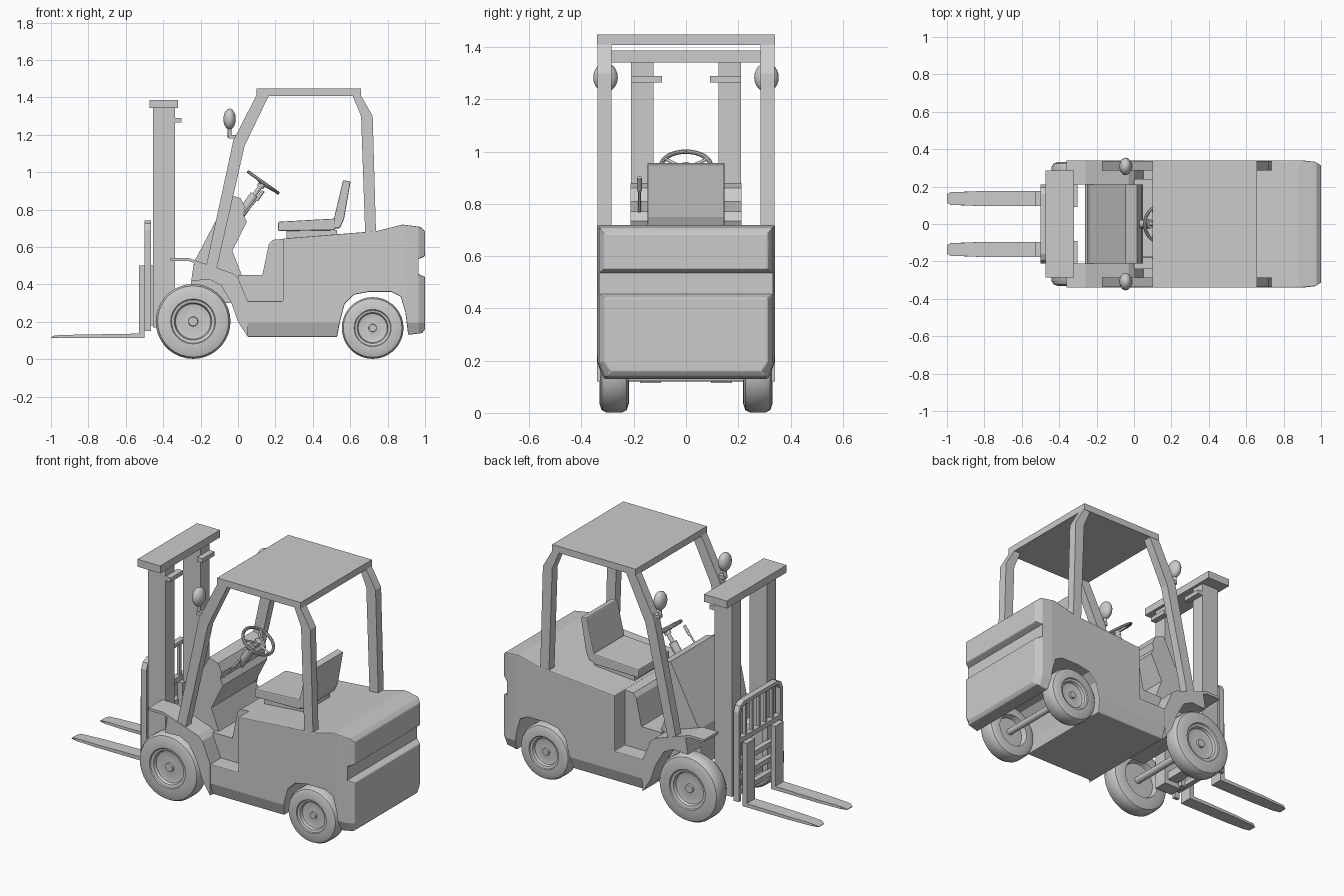
import bpy, bmesh, math
from mathutils import Vector

if "Cube" in bpy.data.objects:
    bpy.data.objects.remove(bpy.data.objects["Cube"])


def finish(ob, mirror=False, bevel=0, smooth=False):
    if bevel:
        m = ob.modifiers.new("bevel", 'BEVEL')
        m.width, m.segments, m.angle_limit = bevel, 2, math.radians(35)
    if mirror:
        m = ob.modifiers.new("mirror", 'MIRROR')
        m.use_axis = (False, True, False)
    if smooth:
        bpy.ops.object.select_all(action='DESELECT')
        ob.select_set(True)
        bpy.context.view_layer.objects.active = ob
        bpy.ops.object.shade_smooth_by_angle(angle=math.radians(35))
    return ob


def from_bm(name, bm, **kw):
    bmesh.ops.recalc_face_normals(bm, faces=bm.faces[:])
    me = bpy.data.meshes.new(name)
    bm.to_mesh(me)
    bm.free()
    ob = bpy.data.objects.new(name, me)
    bpy.context.collection.objects.link(ob)
    return finish(ob, **kw)


def prism(name, pts, lo, hi, axis='y', cuts=(), warp=None, **kw):
    """Extrude a 2D outline (xz for axis y, yz for axis x); optionally slice and warp it."""
    bm = bmesh.new()
    to3 = (lambda a, b: (a, lo, b)) if axis == 'y' else (lambda a, b: (lo, a, b))
    face = bm.faces.new([bm.verts.new(to3(a, b)) for a, b in pts])
    ext = bmesh.ops.extrude_face_region(bm, geom=[face])
    step = (0, hi - lo, 0) if axis == 'y' else (hi - lo, 0, 0)
    bmesh.ops.translate(bm, vec=step, verts=[v for v in ext['geom'] if isinstance(v, bmesh.types.BMVert)])
    if not any(f == face for f in bm.faces):
        bm.faces.new([v for v in bm.verts if abs(v.co.dot(Vector(step)) - lo * (hi - lo)) < 1e-6])
    for co, no in cuts:
        bmesh.ops.bisect_plane(bm, geom=bm.verts[:] + bm.edges[:] + bm.faces[:], plane_co=co, plane_no=no)
    if warp:
        for v in bm.verts:
            v.co.y = warp(v.co)
    return from_bm(name, bm, **kw)


def box(name, x0, x1, y0, y1, z0, z1, **kw):
    return prism(name, [(x0, z0), (x1, z0), (x1, z1), (x0, z1)], y0, y1, **kw)


def rod(name, p, q, r, **kw):
    p, q = Vector(p), Vector(q)
    bm = bmesh.new()
    bmesh.ops.create_cone(bm, cap_ends=True, segments=12, radius1=r, radius2=r, depth=(q - p).length)
    bm.transform((q - p).to_track_quat('Z', 'Y').to_matrix().to_4x4())
    bmesh.ops.translate(bm, vec=(p + q) / 2, verts=bm.verts[:])
    return from_bm(name, bm, smooth=True, **kw)


def wheel(name, x, r, yc, half):
    prof = [(0, .72), (.12, .72), (.13, .5), (.38, .42), (.47, .5), (.5, .8), (.58, .88), (.6, 1), (.82, 1),
            (.95, .85), (1, .55), (1, -.55), (.95, -.85), (.82, -1), (.6, -1), (.55, -.4), (0, -.4)]
    bm, n = bmesh.new(), 36
    rings = [[bm.verts.new((x + r * a * math.cos(i * math.tau / n), yc + half * b,
                            r + .01 + r * a * math.sin(i * math.tau / n))) for i in range(n)] for a, b in prof]
    for s, t in zip(rings, rings[1:]):
        for i in range(n):
            bm.faces.new((s[i], s[(i + 1) % n], t[(i + 1) % n], t[i]))
    bmesh.ops.remove_doubles(bm, verts=bm.verts[:], dist=1e-5)
    for v in bm.verts:
        v.co.z -= .008
    return from_bm(name, bm, mirror=True, smooth=True)


# Main body with counterweight: bottom chamfer and rounded rear corners
def body_width(co):
    w = .34
    if co.x > .99:
        w = .312
    elif co.x > .95:
        w = .333
    if co.z < .17:
        w -= .025
    return math.copysign(w, co.y)


prism("main_body", [(.05, .12), (.53, .12), (.545, .2), (.57, .295), (.62, .345), (.7, .36), (.82, .36), (.87, .335),
                    (.895, .25), (.91, .13), (.985, .14), (1, .16), (1, .44), (.965, .455), (.965, .535), (1, .55),
                    (1, .685), (.975, .708), (.88, .72), (.74, .685), (.24, .645), (.24, .31), (.05, .31)],
      -.34, .34, cuts=[((.9, 0, 0), (1, 0, 0)), ((.965, 0, 0), (1, 0, 0)), ((0, 0, .195), (0, 0, 1))],
      warp=body_width, bevel=.007)

# Cab floor and seat box between the side steps
prism("cab_floor", [(0, .2), (.25, .2), (.25, .644), (.185, .638), (.165, .615), (.13, .45), (0, .45)], -.24, .24)

# Dashboard cowl
prism("dashboard_cowl", [(-.25, .3), (-.25, .42), (-.235, .52), (-.045, .88), (.015, .86), (.04, .81), (.03, .77),
                         (.048, .735), (-.03, .58), (.02, .45), (.02, .3)], -.212, .212)

# Front fenders
prism("front_fender", [(-.36, .54), (-.26, .54), (-.22, .525), (-.03, .46), (0, .435), (.052, .31), (.052, .12),
                       (0, .2), (-.035, .3), (-.09, .395), (-.15, .425), (-.25, .42), (-.235, .515), (-.265, .525),
                       (-.36, .525)], .21, .34, mirror=True)

# Wheels and axles
wheel("front_wheel", -.24, .2, .275, .057)
wheel("rear_wheel", .72, .165, .275, .055)
rod("front_axle", (-.24, -.28, .205), (-.24, .28, .205), .022)
rod("rear_axle", (.72, -.28, .17), (.72, .28, .17), .02)

# Overhead guard
box("guard_roof", .098, .657, -.34, .34, 1.408, 1.448)
prism("guard_front_pillar", [(-.17, .5), (-.025, 1.17), (.098, 1.41), (.165, 1.41), (.035, 1.14), (-.115, .48)],
      .285, .338, mirror=True)
prism("guard_rear_pillar", [(.68, .67), (.658, 1.3), (.612, 1.41), (.657, 1.41), (.72, 1.3), (.738, .67)],
      .285, .338, mirror=True)

# Lamps on brackets
box("lamp_bracket", -.05, .03, .295, .325, 1.18, 1.2, mirror=True)
rod("lamp_stem", (-.045, .31, 1.185), (-.045, .31, 1.25), .01, mirror=True)
bm = bmesh.new()
bmesh.ops.create_uvsphere(bm, u_segments=20, v_segments=12, radius=1)
bmesh.ops.scale(bm, vec=(.033, .047, .056), verts=bm.verts[:])
bmesh.ops.translate(bm, vec=(-.045, .308, 1.284), verts=bm.verts[:])
from_bm("lamp", bm, mirror=True, smooth=True)

# Seat
box("seat_base", .26, .53, -.12, .12, .64, .69)
prism("seat_cushion", [(.215, .685), (.52, .69), (.52, .752), (.215, .735)], -.148, .148, bevel=.006)
prism("seat_back", [(.505, .7), (.515, .76), (.562, .958), (.602, .95), (.567, .75), (.545, .7)], -.148, .148, bevel=.006)

# Steering wheel, column and lever
centre, tilt = Vector((.135, 0, .945)), .615
normal = Vector((math.sin(tilt), 0, math.cos(tilt)))
across = Vector((math.cos(tilt), 0, -math.sin(tilt)))
bpy.ops.mesh.primitive_torus_add(location=centre, rotation=(0, tilt, 0), major_radius=.095, minor_radius=.009,
                                 major_segments=32, minor_segments=10)
bpy.context.object.name = "steering_rim"
finish(bpy.context.object, smooth=True)
for i in range(3):
    a = i * math.tau / 3
    tip = centre + .093 * (math.cos(a) * across + math.sin(a) * Vector((0, 1, 0)))
    rod("steering_spoke", centre - normal * .012, tip, .006)
rod("steering_hub", centre - normal * .03, centre + normal * .005, .02)
rod("steering_column", centre - normal * .24, centre, .012)
rod("column_sleeve", centre - normal * .24, centre - normal * .08, .024)
rod("lever", (.03, -.178, .77), (.12, -.178, .88), .005)
rod("lever_grip", (.1, -.178, .85), (.135, -.178, .9), .009)

# Mast
box("mast_upright", -.455, -.338, .125, .21, .17, 1.345, mirror=True)
box("mast_top_bar", -.473, -.32, -.285, .285, 1.342, 1.387)
box("mast_tab", -.34, -.303, .092, .21, 1.265, 1.29, mirror=True)
box("mast_bottom_bar", -.43, -.36, -.13, .13, .2, .25)

# Fork carriage with load backrest
arch = [(.21, .15), (.21, .69), (.195, .725), (.16, .742)]
inner = [(.188, .15), (.188, .685), (.175, .71), (.155, .72)]
flip = lambda pts: [(-a, b) for a, b in reversed(pts)]
prism("backrest_frame", arch + flip(arch) + [(-a, b) for a, b in inner] + inner[::-1], -.5, -.465, axis='x')
for z in (.19, .28, .37, .5):
    box("carriage_rail", -.5, -.468, -.2, .2, z, z + .03)
for i in range(-2, 3):
    box("backrest_bar", -.492, -.474, i * .064 - .008, i * .064 + .008, .51, .73)
box("carriage_mount", -.475, -.44, .1, .15, .18, .5, mirror=True)

# Forks with narrowed tips
prism("fork", [(-1, .118), (-.98, .127), (-.93, .13), (-.53, .137), (-.53, .5), (-.5, .5), (-.5, .114), (-1, .114)],
      .096, .176, cuts=[((-.96, 0, 0), (1, 0, 0)), ((-.82, 0, 0), (1, 0, 0))],
      warp=lambda c: .136 + (c.y - .136) * (.6 if c.x < -.99 else .86 if c.x < -.92 else 1), mirror=True)
